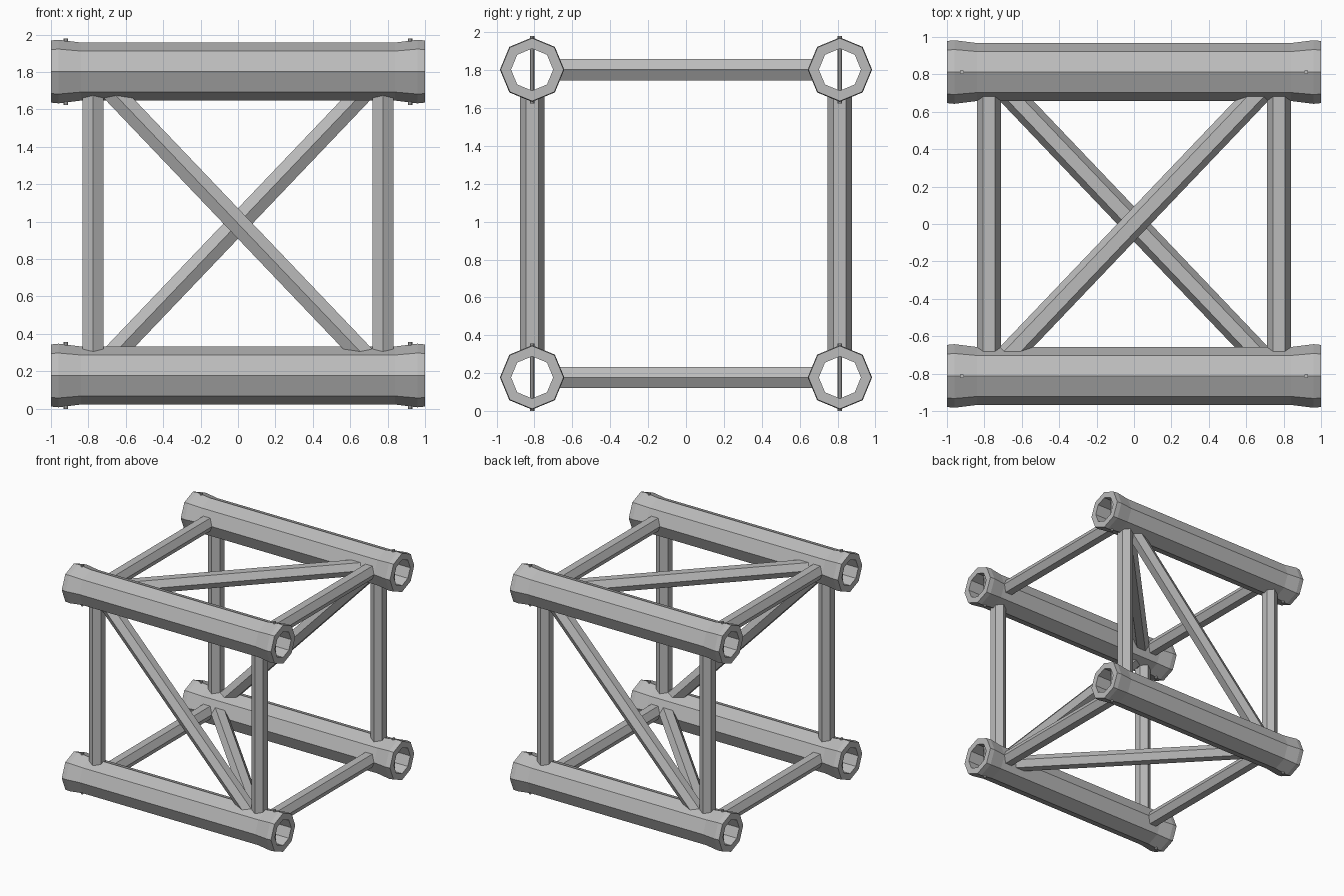
import bpy, bmesh, math
from mathutils import Vector

cube = bpy.data.objects.get("Cube")
if cube:
    bpy.data.objects.remove(cube, do_unlink=True)

metal = bpy.data.materials.new("grey_metal")
metal.use_nodes = True
GREY = (0.5, 0.5, 0.5, 1)
metal.diffuse_color = GREY
metal.node_tree.nodes["Principled BSDF"].inputs["Base Color"].default_value = GREY

H = 0.8125       # half spacing between chord axes
MID = 0.99       # height of the frame centre
JOINT = 0.775    # x of the brace joints
INSET = H - 0.122  # braces stop inside the chord wall


def finish(name, bm):
    bmesh.ops.recalc_face_normals(bm, faces=bm.faces)
    mesh = bpy.data.meshes.new(name)
    bm.to_mesh(mesh)
    bm.free()
    mesh.materials.append(metal)
    obj = bpy.data.objects.new(name, mesh)
    bpy.context.collection.objects.link(obj)
    return obj


def bridge(bm, a, b):
    n = len(a)
    for i in range(n):
        bm.faces.new((a[i], a[(i + 1) % n], b[(i + 1) % n], b[i]))


def chord(name, y, z):
    """Hollow octagonal tube with flared ends."""
    profile = [(-1, .166), (-.96, .17), (-.84, .155), (.84, .155),
               (.96, .17), (1, .166), (1, .111), (-1, .111)]
    bm = bmesh.new()
    rings = [[bm.verts.new((x, y + r * math.cos(k * math.pi / 4),
                            z + r * math.sin(k * math.pi / 4)))
              for k in range(8)] for x, r in profile]
    for i, ring in enumerate(rings):
        bridge(bm, ring, rings[(i + 1) % len(rings)])
    finish(name, bm)


def bar(name, a, b, corner, axis, r=0.065, sides=6):
    """Prism from a to b, one edge facing corner, ends cut square to axis."""
    a, b = Vector(a), Vector(b)
    d = (b - a).normalized()
    u = Vector(corner)
    u = (u - d * u.dot(d)).normalized()
    v = d.cross(u)
    bm = bmesh.new()
    rings = []
    for end in (a, b):
        ring = []
        for k in range(sides):
            t = 2 * math.pi * k / sides
            off = r * (u * math.cos(t) + v * math.sin(t))
            ring.append(bm.verts.new(end + off - d * (off[axis] / d[axis])))
        rings.append(ring)
        bm.faces.new(ring)
    bridge(bm, *rings)
    finish(name, bm)


X, Y = (1, 0, 0), (0, 1, 0)
reach = JOINT * INSET / H
sides = {"front": -1, "back": 1}
levels = {"lower": -1, "upper": 1}

# Four main tubes with a locking pin near each end
for ln, l in levels.items():
    for sn, s in sides.items():
        z = MID + l * H
        chord(f"{ln}_{sn}_chord", s * H, z)
        for en, e in (("right", -1), ("left", 1)):
            bar(f"{ln}_{sn}_{en}_pin", (e * .92, s * H, z - .178),
                (e * .92, s * H, z + .178), X, 2, r=0.012, sides=8)

# Upright posts and diagonals of the front and back panels
for sn, s in sides.items():
    for en, e in (("right", -1), ("left", 1)):
        bar(f"{sn}_{en}_post", (e * JOINT, s * H, MID - INSET),
            (e * JOINT, s * H, MID + INSET), Y, 2)
    bar(f"{sn}_diagonal", (-s * reach, s * H, MID - INSET),
        (s * reach, s * H, MID + INSET), Y, 2)

# Cross bars and diagonals of the lower and upper panels
for ln, l in levels.items():
    z = MID + l * H
    for en, e in (("right", -1), ("left", 1)):
        bar(f"{ln}_{en}_crossbar", (e * JOINT, -INSET, z),
            (e * JOINT, INSET, z), X, 1)
    bar(f"{ln}_diagonal", (-l * reach, -INSET, z), (l * reach, INSET, z), X, 1)
